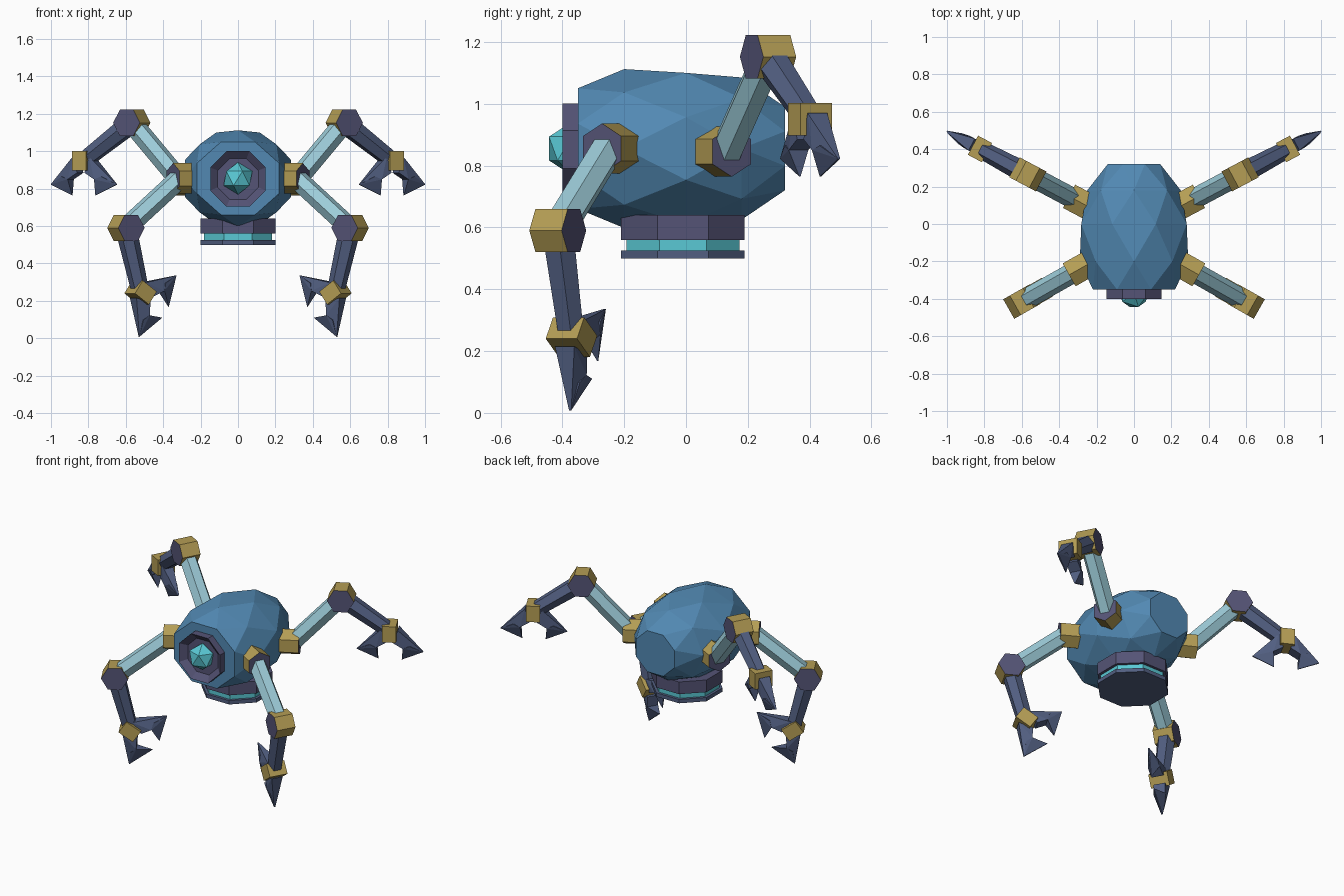
import bpy, bmesh, math
from mathutils import Vector

cube = bpy.data.objects.get("Cube")
if cube:
    bpy.data.objects.remove(cube, do_unlink=True)


def material(name, rgb):
    m = bpy.data.materials.new(name)
    m.use_nodes = True
    color = (*rgb, 1)
    m.diffuse_color = color
    bsdf = next(n for n in m.node_tree.nodes if n.type == 'BSDF_PRINCIPLED')
    bsdf.inputs["Base Color"].default_value = color
    return m


BLUE = material("body blue", (0.084, 0.25, 0.45))
PALE = material("pale limb blue", (0.34, 0.61, 0.70))
GOLD = material("joint gold", (0.46, 0.34, 0.09))
TEAL = material("glow teal", (0.10, 0.58, 0.66))
SLATE = material("slate blue", (0.084, 0.114, 0.22))
VIOLET = material("slate violet", (0.089, 0.088, 0.18))
UP = Vector((0, 0, 1))


def finish(name, bm, mats):
    bmesh.ops.recalc_face_normals(bm, faces=bm.faces)
    mesh = bpy.data.meshes.new(name)
    bm.to_mesh(mesh)
    bm.free()
    for m in mats:
        mesh.materials.append(m)
    obj = bpy.data.objects.new(name, mesh)
    bpy.context.collection.objects.link(obj)
    return obj


def hull_mesh(points):
    bm = bmesh.new()
    for p in points:
        bm.verts.new(p)
    bmesh.ops.convex_hull(bm, input=bm.verts)
    bmesh.ops.delete(bm, geom=[v for v in bm.verts if not v.link_faces], context='VERTS')
    bmesh.ops.dissolve_limit(bm, angle_limit=math.radians(1), verts=bm.verts, edges=bm.edges)
    bm.normal_update()
    return bm


def hull(name, points, mat, cap_mat=None, axis=None):
    """Convex part; faces looking along the axis can take a second colour."""
    bm = hull_mesh(points)
    if cap_mat:
        for f in bm.faces:
            f.material_index = int(abs(f.normal.dot(axis)) > 0.9)
    return finish(name, bm, [mat, cap_mat] if cap_mat else [mat])


def ring(center, a, b, ra, rb, sides, turn=0.0):
    """Polygon in the plane of a and b; turn is a fraction of one side."""
    angles = [math.tau * (i + turn) / sides for i in range(sides)]
    return [center + a * (ra * math.cos(t)) + b * (rb * math.sin(t)) for t in angles]


def bar(start, end, side, r0, r1, sides=6, turn=0.0):
    d = (end - start).normalized()
    other = d.cross(side)
    return (ring(start, side, other, r0, r0, sides, turn)
            + ring(end, side, other, r1, r1, sides, turn))


X, Y = Vector((1, 0, 0)), Vector((0, 1, 0))

# Faceted body made of staggered rings with flat ends
body = []
for y, rx, rz, turn in ((-0.35, 0.238, 0.211, 0.5), (-0.2, 0.29, 0.257, 0),
                        (0, 0.305, 0.265, 0.5), (0.18, 0.25, 0.23, 0),
                        (0.32, 0.152, 0.146, 0.5)):
    body += ring(Vector((0, y, 0.855)), X, UP, rx, rz, 8, turn)
hull("body", body, BLUE)

# Recessed eye socket and faceted eye
OCT = 1 / math.cos(math.pi / 8)
bm = hull_mesh(bar(Vector((0, -0.4, 0.852)), Vector((0, -0.33, 0.852)), X,
                   0.148 * OCT, 0.148 * OCT, 8, 0.5))
front = [f for f in bm.faces if f.normal.y < -0.9]
bmesh.ops.inset_region(bm, faces=front, thickness=0.042)
bmesh.ops.translate(bm, verts=front[0].verts, vec=(0, 0.035, 0))
finish("eye_socket", bm, [VIOLET])
bm = bmesh.new()
bmesh.ops.create_icosphere(bm, subdivisions=1, radius=0.086)
bmesh.ops.translate(bm, verts=bm.verts, vec=(0, -0.37, 0.855))
finish("eye", bm, [TEAL])

# Octagonal base with a glowing band
for name, r, z0, z1, mat in (("base_upper", 0.2, 0.56, 0.64, VIOLET),
                             ("base_band", 0.183, 0.52, 0.565, TEAL),
                             ("base_foot", 0.2, 0.5, 0.525, SLATE)):
    hull(name, bar(Vector((0, -0.01, z0)), Vector((0, -0.01, z1)), X,
                   r * OCT, r * OCT, 8, 0.5), mat)


def leg(label, sign, base, angle, elbow, wrist, grip, tip):
    """Leg in a vertical plane; elbow and wrist are (outward, up) from the base."""
    u = Vector((sign * math.cos(angle), math.sin(angle), 0))
    v = UP.cross(u)
    base = Vector((sign * base[0], base[1], base[2]))
    elbow = base + u * elbow[0] + UP * elbow[1]
    wrist = base + u * wrist[0] + UP * wrist[1]
    # Shoulder block, elbow block and the two limb segments
    hull(label + "_shoulder", bar(base - u * 0.13, base, UP, 0.081, 0.081),
         GOLD, VIOLET, u)
    hull(label + "_elbow", bar(elbow - v * 0.06, elbow + v * 0.06, u, 0.081, 0.081),
         GOLD, VIOLET, v)
    hull(label + "_upper_limb", bar(base - u * 0.04, elbow, v, 0.055, 0.055), PALE)
    hull(label + "_lower_limb", bar(elbow, wrist, v, 0.058, 0.047), SLATE)
    # Wrist block facing along the grip direction
    a = u * grip[0] + UP * grip[1]
    p = a.cross(v)
    r = 0.045 * math.sqrt(2)
    along = [wrist + a * s for s in (-0.052, 0.052)]
    hull(label + "_wrist", [c + p * i + v * j for c in along
                            for i in (-0.042, 0.042) for j in (-0.058, 0.058)], GOLD)
    # Two hooked prongs, each an arm and an inward barb
    for k, side in (("outer", 1), ("inner", -1)):
        def slab(points):
            return [wrist + a * s + p * (side * t) + v * (w * h)
                    for s, t, h in points for w in (-1, 1)]
        inner_bend, corner = (0.1, 0.08, 0.036), (0.128, 0.2, 0.004)
        hull(f"{label}_{k}_prong", slab([(-0.02, 0.05, 0.036), (0.065, 0.022, 0.036),
                                         inner_bend, corner]), SLATE)
        hull(f"{label}_{k}_barb", slab([inner_bend, corner, (0.085, 0.12, 0.03),
                                        (0.186, tip, 0.002)]), SLATE)


for side, sign in (("left", 1), ("right", -1)):
    leg("front_" + side, sign, (0.347, -0.272, 0.855), math.radians(-29.5),
        (0.29, -0.265), (0.2, -0.61), (-0.82, -0.57), 0.035)
    leg("rear_" + side, sign, (0.347, 0.148, 0.845), math.radians(28),
        (0.25, 0.307), (0.54, 0.105), (0, -1), 0.07)
